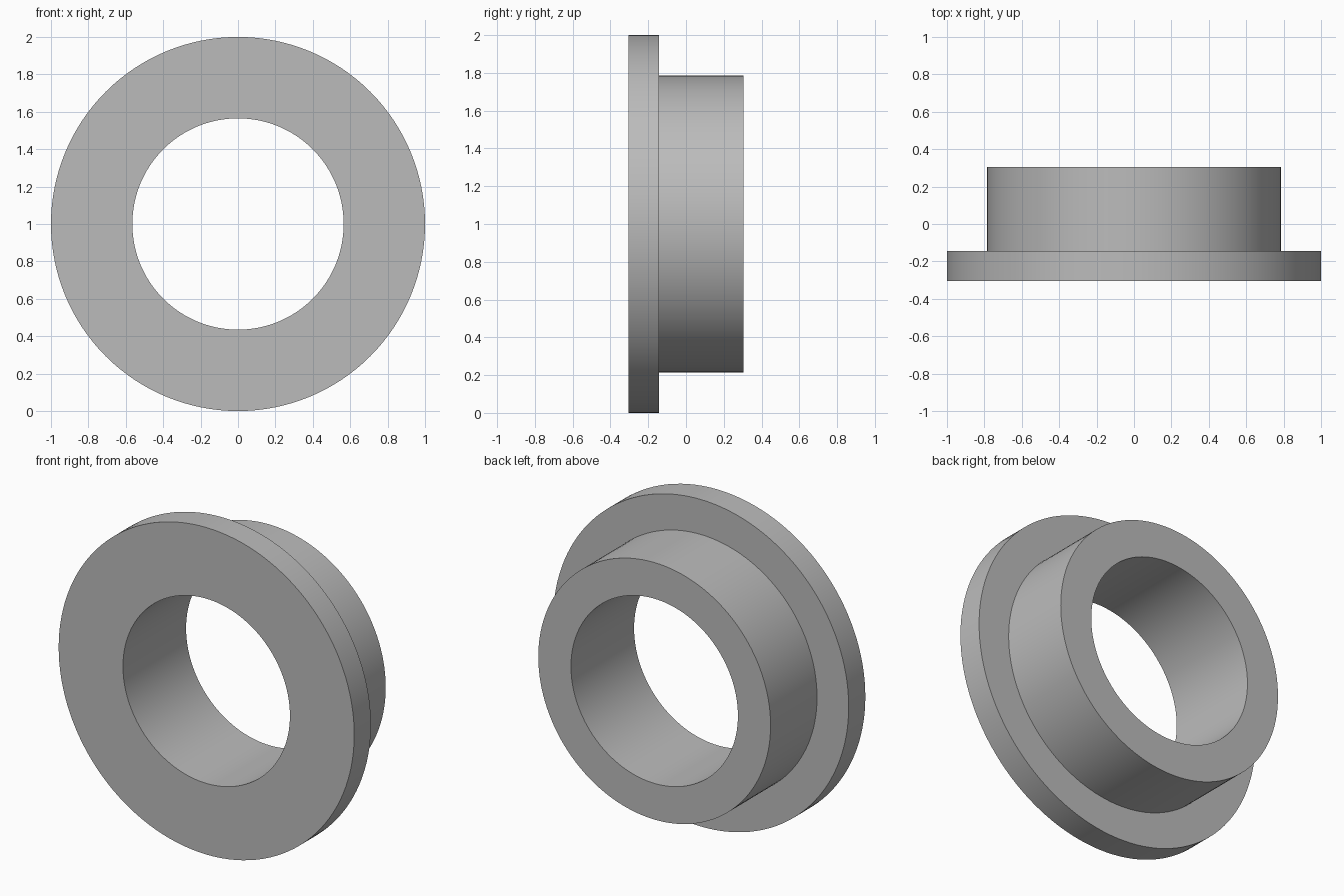
import bpy
import bmesh
import math
from mathutils import Matrix, Vector

cube = bpy.data.objects.get("Cube")
if cube:
    bpy.data.objects.remove(cube, do_unlink=True)

SEGMENTS = 128
BORE, SLEEVE, FLANGE = 0.565, 0.786, 1.0    # radii
FRONT, SHOULDER, BACK = -0.305, -0.144, 0.305  # positions along y

# Plain grey material
grey = bpy.data.materials.new("plain_grey")
grey.use_nodes = True
colour = (0.5, 0.5, 0.5, 1.0)
grey.diffuse_color = colour
grey.node_tree.nodes["Principled BSDF"].inputs["Base Color"].default_value = colour

# Closed cross-section (radius, y), turned about the y axis
profile = [(BORE, FRONT), (FLANGE, FRONT), (FLANGE, SHOULDER),
           (SLEEVE, SHOULDER), (SLEEVE, BACK), (BORE, BACK)]

bm = bmesh.new()
verts = [bm.verts.new((r, y, 0)) for r, y in profile]
edges = [bm.edges.new((v, verts[i - 1])) for i, v in enumerate(verts)]
bmesh.ops.spin(bm, geom=verts + edges, cent=(0, 0, 0), axis=(0, 1, 0),
               angle=math.tau, steps=SEGMENTS, use_merge=True)
bmesh.ops.remove_doubles(bm, verts=bm.verts, dist=0.0001)
bmesh.ops.recalc_face_normals(bm, faces=bm.faces)
bmesh.ops.transform(bm, matrix=Matrix.Translation(Vector((0, 0, FLANGE))), verts=bm.verts)

mesh = bpy.data.meshes.new("flanged_bushing")
bm.to_mesh(mesh)
bm.free()
mesh.materials.append(grey)

# Flanged bushing: smooth walls, crisp rims
bushing = bpy.data.objects.new("flanged_bushing", mesh)
bpy.context.collection.objects.link(bushing)
bpy.ops.object.select_all(action='DESELECT')
bushing.select_set(True)
bpy.context.view_layer.objects.active = bushing
bpy.ops.object.shade_smooth_by_angle(angle=math.radians(30))
